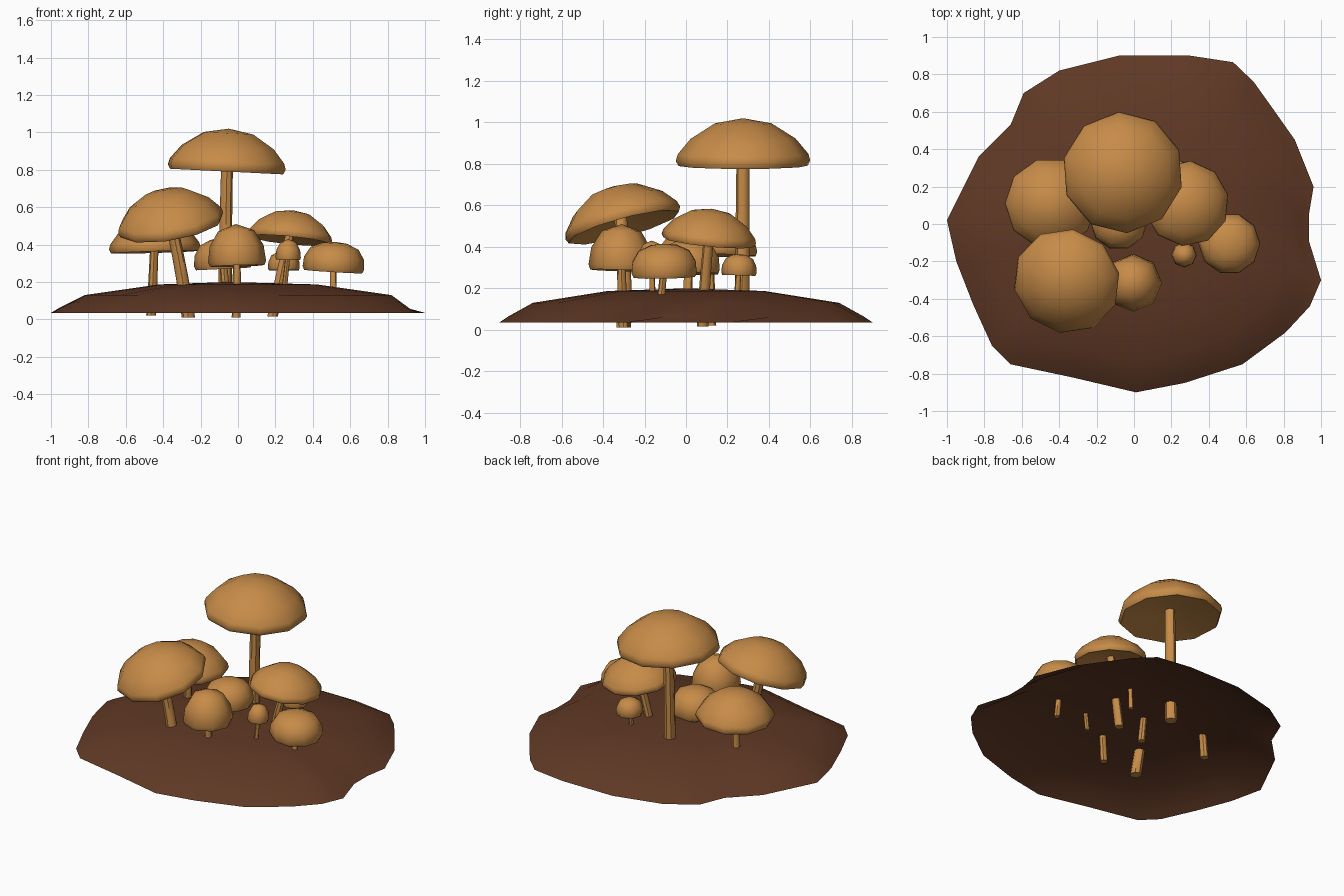
import bpy, bmesh, math
from mathutils import Vector

if "Cube" in bpy.data.objects:
    bpy.data.objects.remove(bpy.data.objects["Cube"])


def material(name, rgb):
    m = bpy.data.materials.new(name)
    m.diffuse_color = (*rgb, 1)
    m.use_nodes = True
    m.node_tree.nodes["Principled BSDF"].inputs["Base Color"].default_value = m.diffuse_color
    return m


TAN = material("mushroom tan", (0.57, 0.26, 0.065))
SOIL = material("soil brown", (0.115, 0.04, 0.018))


def loft(name, rings, mat, start=None, end=None, angle=45):
    """Bridge rings of points; close the ends with a fan to the start / end point."""
    bm = bmesh.new()
    vs = [[bm.verts.new(p) for p in ring] for ring in rings]
    n = len(vs[0])
    for a, b in zip(vs, vs[1:]):
        for i in range(n):
            j = (i + 1) % n
            bm.faces.new((a[i], a[j], b[j], b[i]))
    if start is not None:
        c = bm.verts.new(start)
        for i in range(n):
            bm.faces.new((c, vs[0][(i + 1) % n], vs[0][i]))
    if end is not None:
        c = bm.verts.new(end)
        for i in range(n):
            bm.faces.new((c, vs[-1][i], vs[-1][(i + 1) % n]))
    me = bpy.data.meshes.new(name)
    bm.to_mesh(me)
    bm.free()
    ob = bpy.data.objects.new(name, me)
    bpy.context.collection.objects.link(ob)
    me.materials.append(mat)
    bpy.ops.object.select_all(action='DESELECT')
    ob.select_set(True)
    bpy.context.view_layer.objects.active = ob
    bpy.ops.object.shade_smooth_by_angle(angle=math.radians(angle))
    return ob


# soil mound: open shell with an irregular rim
OUTLINE = [(-1, .02), (-.95, -.2), (-.86, -.43), (-.76, -.65), (-.66, -.75),
           (-.33, -.82), (.01, -.9), (.27, -.85), (.58, -.75), (.81, -.58),
           (.94, -.44), (1, -.3), (.935, -.09), (.935, .05), (.96, .2),
           (.86, .45), (.74, .62), (.64, .76), (.53, .865), (.3, .9),
           (-.08, .9), (-.4, .82), (-.59, .7), (-.66, .53), (-.83, .36)]
rings = []
for f, z in ((1, .035), (.95, .065), (.82, .13), (.42, .187)):
    rings.append([(x * f, y * f, .035 if f == .95 and x > .95 else z)
                  for x, y in OUTLINE])
loft("soil_mound", rings, SOIL, end=(-.05, 0, .2), angle=60)

# cap profiles: (radius fraction, height fraction), underside first
PROFILES = {
    "flat": [(.3, .12), (.96, -.12), (1, 0), (.97, .16), (.78, .52), (.42, .88)],
    "bell": [(.3, .05), (.94, -.12), (1, 0), (.93, .42), (.62, .82)],
    "round": [(.3, .05), (.94, -.14), (1, 0), (.97, .38), (.78, .75), (.4, .95)],
}


def mushroom(name, kind, centre, radius, height, normal, foot, stem_r,
             sides=10, phase=0.0):
    c, n = Vector(centre), Vector(normal).normalized()
    q = Vector((0, 0, 1)).rotation_difference(n)

    def at(r, h, a=0.0):
        return c + q @ Vector((r * radius * math.cos(a), r * radius * math.sin(a), h * height))

    # cap
    angs = [math.tau * i / sides + math.radians(phase) for i in range(sides)]
    loft(name + "_cap", [[at(r, h, a) for a in angs] for r, h in PROFILES[kind]],
         TAN, start=at(0, .15), end=at(0, 1))
    # stem, bending gently so it meets the cap along its axis
    p0, p2 = Vector(foot), at(0, .25)
    p1 = (p0 + p2) / 2 - Vector((n.x, n.y, 0)) * .08
    stem = []
    for k in range(6):
        t = k / 5
        p = p0 * (1 - t) ** 2 + p1 * 2 * t * (1 - t) + p2 * t * t
        r = stem_r * (1.08 - .16 * t)
        stem.append([p + Vector((r * math.cos(math.tau * i / 8), r * math.sin(math.tau * i / 8), 0))
                     for i in range(8)])
    loft(name + "_stem", stem, TAN, start=p0, end=p2)


mushroom("tall", "flat", (-.06, .275, .815), .325, .205, (.05, .0, 1),
         (-.07, .27, .07), .034, phase=22)
mushroom("back_left", "flat", (-.445, .11, .38), .245, .17, (-.03, .02, 1),
         (-.465, .12, .02), .024)
mushroom("front_left", "flat", (-.36, -.305, .515), .29, .185, (-.17, -.27, 1),
         (-.265, -.3, .01), .033, phase=10)
mushroom("front_bell", "bell", (-.005, -.315, .31), .155, .2, (-.03, .03, 1),
         (-.01, -.3, .01), .022, sides=8)
mushroom("right", "flat", (.28, .11, .44), .23, .145, (.1, .1, 1),
         (.185, .08, .015), .026, phase=12)
mushroom("far_right", "round", (.51, -.105, .275), .165, .14, (.06, -.02, 1),
         (.51, -.13, .06), .018)
mushroom("tiny_front", "bell", (.268, -.165, .33), .068, .1, (.02, 0, 1),
         (.24, -.16, .08), .014, sides=8)
mushroom("middle", "round", (-.08, .015, .29), .155, .145, (-.05, 0, 1),
         (-.06, .0, .04), .022)
mushroom("tiny_back", "round", (.245, .255, .275), .085, .09, (0, .03, 1),
         (.225, .24, .06), .014, sides=8)
